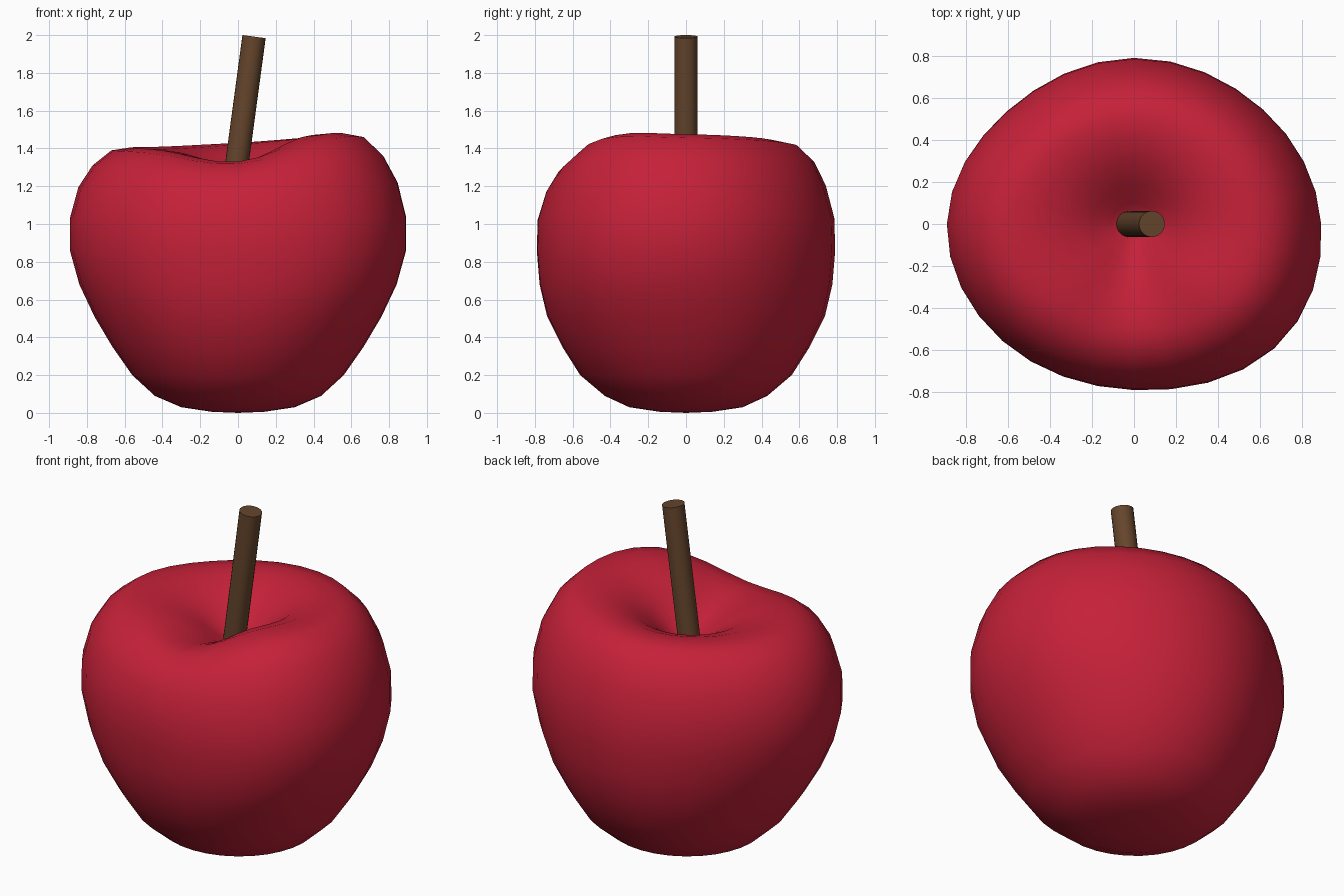
import bpy, bmesh
from math import cos, sin, pi
from mathutils import Vector

if "Cube" in bpy.data.objects:
    bpy.data.objects.remove(bpy.data.objects["Cube"])

N = 32
# values every 45 degrees, counter-clockwise from +x
RIM = [1.47, 1.455, 1.425, 1.405, 1.40, 1.385, 1.325, 1.465]
BULGE = [1.0, 0.975, 1.0, 0.96, 1.0, 0.995, 1.0, 1.06]


def around(vals, a):
    """Smooth periodic interpolation of 8 values."""
    t = a / (2 * pi) * 8
    i = int(t)
    f = t - i
    p, q, r, s = (vals[(i + k) % 8] for k in (-1, 0, 1, 2))
    return q + 0.5 * f * (r - p + f * (2*p - 5*q + 4*r - s + f * (3*(q - r) + s - p)))


def material(name, rgb):
    m = bpy.data.materials.new(name)
    m.diffuse_color = (*rgb, 1)
    m.use_nodes = True
    m.node_tree.nodes["Principled BSDF"].inputs["Base Color"].default_value = m.diffuse_color
    return m


def finish(name, bm, mat, angle=None):
    bmesh.ops.recalc_face_normals(bm, faces=bm.faces)
    me = bpy.data.meshes.new(name)
    bm.to_mesh(me)
    bm.free()
    ob = bpy.data.objects.new(name, me)
    bpy.context.collection.objects.link(ob)
    me.materials.append(mat)
    me.shade_smooth()
    if angle:
        me.set_sharp_from_angle(angle=angle)
    return ob


# Apple body: x radius, y radius, height, influence of the uneven rim
RINGS = [
    (.14, .14, .006, 0), (.30, .30, .03, 0), (.44, .43, .09, 0), (.56, .56, .20, 0),
    (.665, .655, .35, 0), (.76, .735, .51, 0), (.84, .775, .68, 0), (.89, .79, .86, 0),
    (.89, .785, 1.03, .1), (.845, .74, 1.195, .35), (.77, .68, 1.31, .7),
    (.67, .59, 1.39, .95), (.57, .50, 1.405, 1), (.45, .41, 1.395, 1),
    (.32, .30, 1.355, .85), (.20, .19, 1.29, .5), (.11, .10, 1.22, .2), (.05, .05, 1.19, 0),
]
bm = bmesh.new()
loops = []
for rx, ry, z, w in RINGS:
    loop = []
    for k in range(N):
        a = 2 * pi * k / N
        g = 1 + (around(BULGE, a) - 1) * min(1, max(0, (z - .1) / .6))
        loop.append(bm.verts.new((rx * g * cos(a), ry * g * sin(a),
                                  z + w * (around(RIM, a) - 1.40))))
    loops.append(loop)
for lo, hi in zip(loops, loops[1:]):
    for k in range(N):
        j = (k + 1) % N
        bm.faces.new((lo[k], lo[j], hi[j], hi[k]))
for loop, z in ((loops[0], 0), (loops[-1], 1.18)):
    pole = bm.verts.new((0, 0, z))
    for k in range(N):
        bm.faces.new((loop[k], loop[(k + 1) % N], pole))
finish("apple_body", bm, material("red_skin", (.56, .015, .04)))

# Leaning stem
low, top = Vector((-.03, 0, 1.14)), Vector((.085, 0, 1.992))
axis = top - low
bm = bmesh.new()
bmesh.ops.create_cone(bm, cap_ends=True, segments=24, radius1=.062, radius2=.062,
                      depth=axis.length)
bm.transform(axis.to_track_quat('Z', 'Y').to_matrix().to_4x4())
bmesh.ops.translate(bm, verts=bm.verts, vec=(low + top) / 2)
finish("stem", bm, material("brown_bark", (.13, .06, .025)), .6)
